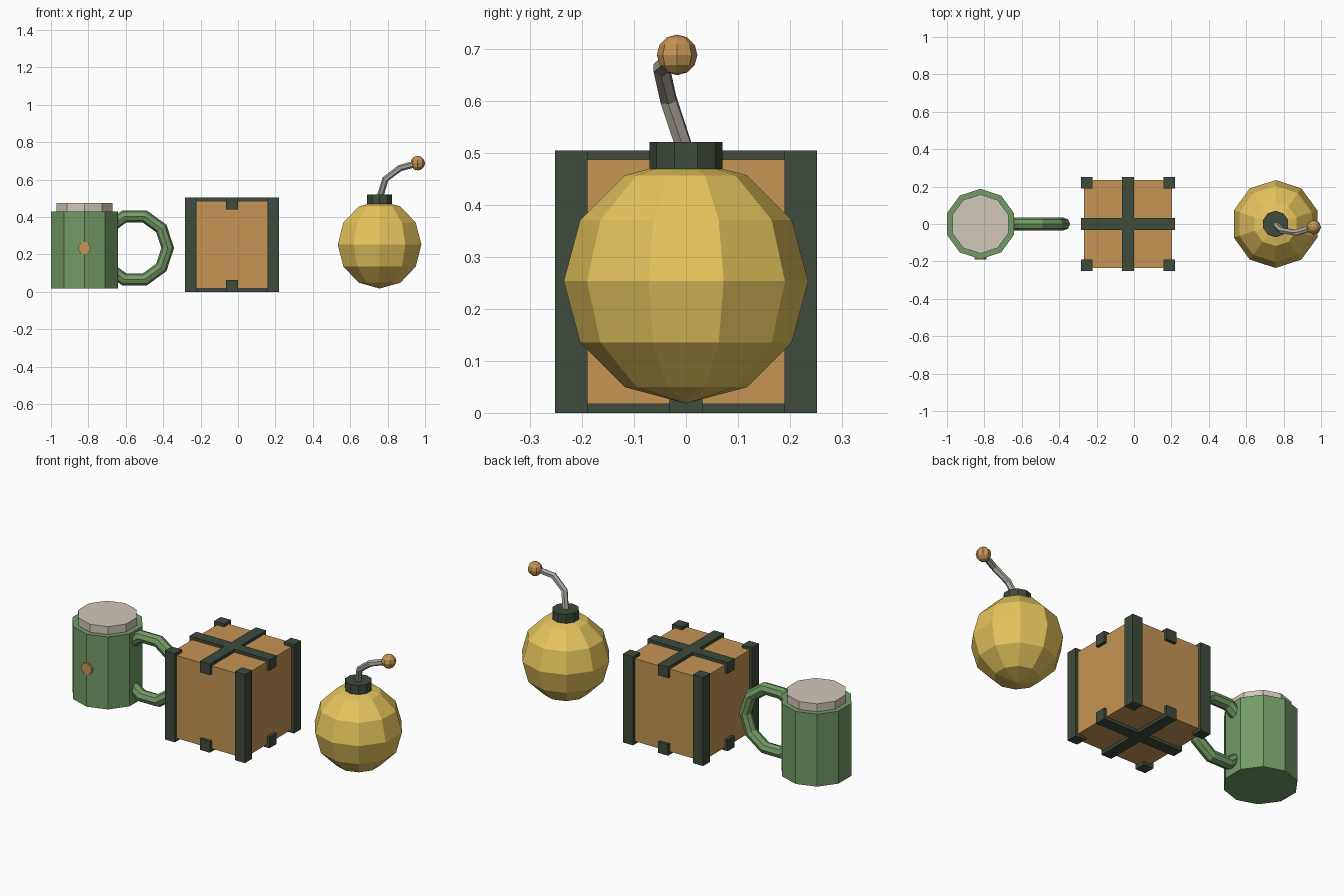
import bpy, bmesh
from math import sin, cos, pi
from mathutils import Vector, Matrix

if "Cube" in bpy.data.objects:
    bpy.data.objects.remove(bpy.data.objects["Cube"])


def material(name, rgb):
    m = bpy.data.materials.new(name)
    m.diffuse_color = (*rgb, 1)
    m.use_nodes = True
    m.node_tree.nodes["Principled BSDF"].inputs["Base Color"].default_value = m.diffuse_color
    return m


GREEN = material("green", (0.17, 0.33, 0.13))
CREAM = material("cream", (0.64, 0.57, 0.49))
WOOD = material("wood", (0.56, 0.30, 0.09))
DARK = material("dark", (0.05, 0.07, 0.045))
YELLOW = material("yellow", (0.79, 0.55, 0.11))
STEEL = material("steel", (0.42, 0.39, 0.34))


def finish(name, bm, mat):
    bmesh.ops.recalc_face_normals(bm, faces=bm.faces)
    me = bpy.data.meshes.new(name)
    bm.to_mesh(me)
    bm.free()
    me.materials.append(mat)
    ob = bpy.data.objects.new(name, me)
    bpy.context.collection.objects.link(ob)
    return ob


def lathe(name, profile, centre, mat, sides=10):
    """Revolve (radius, z) points about a vertical axis, one corner on +y."""
    bm = bmesh.new()
    rings = []
    for r, z in profile:
        n = sides if r > 1e-6 else 1
        rings.append([bm.verts.new((r * sin(2 * pi * i / sides), r * cos(2 * pi * i / sides), z))
                      for i in range(n)])
    for a, b in zip(rings, rings[1:]):
        for i in range(sides):
            j = (i + 1) % sides
            quad = [a[i % len(a)], a[j % len(a)], b[j % len(b)], b[i % len(b)]]
            bm.faces.new(list(dict.fromkeys(quad)))
    for end in (rings[0], rings[-1]):
        if len(end) > 1:
            bm.faces.new(end)
    ob = finish(name, bm, mat)
    ob.location = centre
    return ob


def ball(name, r, centre, mat, sides, rings):
    prof = [(r * sin(pi * k / rings), -r * cos(pi * k / rings)) for k in range(rings + 1)]
    return lathe(name, prof, centre, mat, sides)


def box(name, size, centre, mat):
    bm = bmesh.new()
    bmesh.ops.create_cube(bm, size=1, matrix=Matrix.Diagonal((*size, 1)))
    ob = finish(name, bm, mat)
    ob.location = centre
    return ob


# Mug: body, foam, front badge
MX = -0.821
lathe("mug_body", [(0.188, 0.018), (0.188, 0.43)], (MX, 0, 0), GREEN)
lathe("mug_foam", [(0.158, 0.40), (0.158, 0.475)], (MX, 0, 0), CREAM)
badge = lathe("mug_badge", [(0.034, -0.012), (0.034, 0.012)], (MX, -0.178, 0.234), WOOD)
badge.rotation_euler.x = pi / 2

# Mug handle: ten-sided ring standing upright
bpy.ops.mesh.primitive_torus_add(major_segments=10, minor_segments=8, major_radius=0.177,
                                 minor_radius=0.034, location=(-0.553, 0, 0.235),
                                 rotation=(pi / 2, 0, 0))
handle = bpy.context.object
handle.name = "mug_handle"
handle.data.materials.append(GREEN)

# Crate: wooden core, corner posts, crossed straps above and below
CX, H, W = -0.032, 0.252, 0.063
box("crate_core", (0.47, 0.47, 0.47), (CX, 0, H), WOOD)
for sx in (-1, 1):
    for sy in (-1, 1):
        box("crate_post", (W, W, 2 * H), (CX + sx * (H - W / 2), sy * (H - W / 2), H), DARK)
for z in (W / 2, 2 * H - W / 2):
    box("crate_strap_across", (2 * H, W, W), (CX, 0, z), DARK)
    box("crate_strap_along", (W, 2 * H, W), (CX, 0, z), DARK)

# Round bomb: body, collar, bent fuse, fuse tip
BX = 0.757
ball("bomb_body", 0.235, (BX, 0, 0.253), YELLOW, 10, 6)
lathe("bomb_collar", [(0.0705, 0.45), (0.0705, 0.521)], (BX, 0, 0), DARK)

path = [Vector(p) for p in ((BX, 0, 0.50), (0.788, -0.034, 0.603),
                            (0.866, -0.047, 0.662), (0.962, -0.017, 0.688))]
bm = bmesh.new()
rings = []
for i, p in enumerate(path):
    t = (path[min(i + 1, 3)] - path[max(i - 1, 0)]).normalized()
    u = t.cross(Vector((0, 1, 0))).normalized()
    v = t.cross(u)
    rings.append([bm.verts.new(p + 0.0175 * (u * cos(k * pi / 3) + v * sin(k * pi / 3)))
                  for k in range(6)])
for a, b in zip(rings, rings[1:]):
    for k in range(6):
        bm.faces.new((a[k], a[(k + 1) % 6], b[(k + 1) % 6], b[k]))
bm.faces.new(rings[0])
bm.faces.new(rings[-1])
finish("bomb_fuse", bm, STEEL)
ball("bomb_fuse_tip", 0.039, (0.961, -0.017, 0.688), WOOD, 8, 6)
